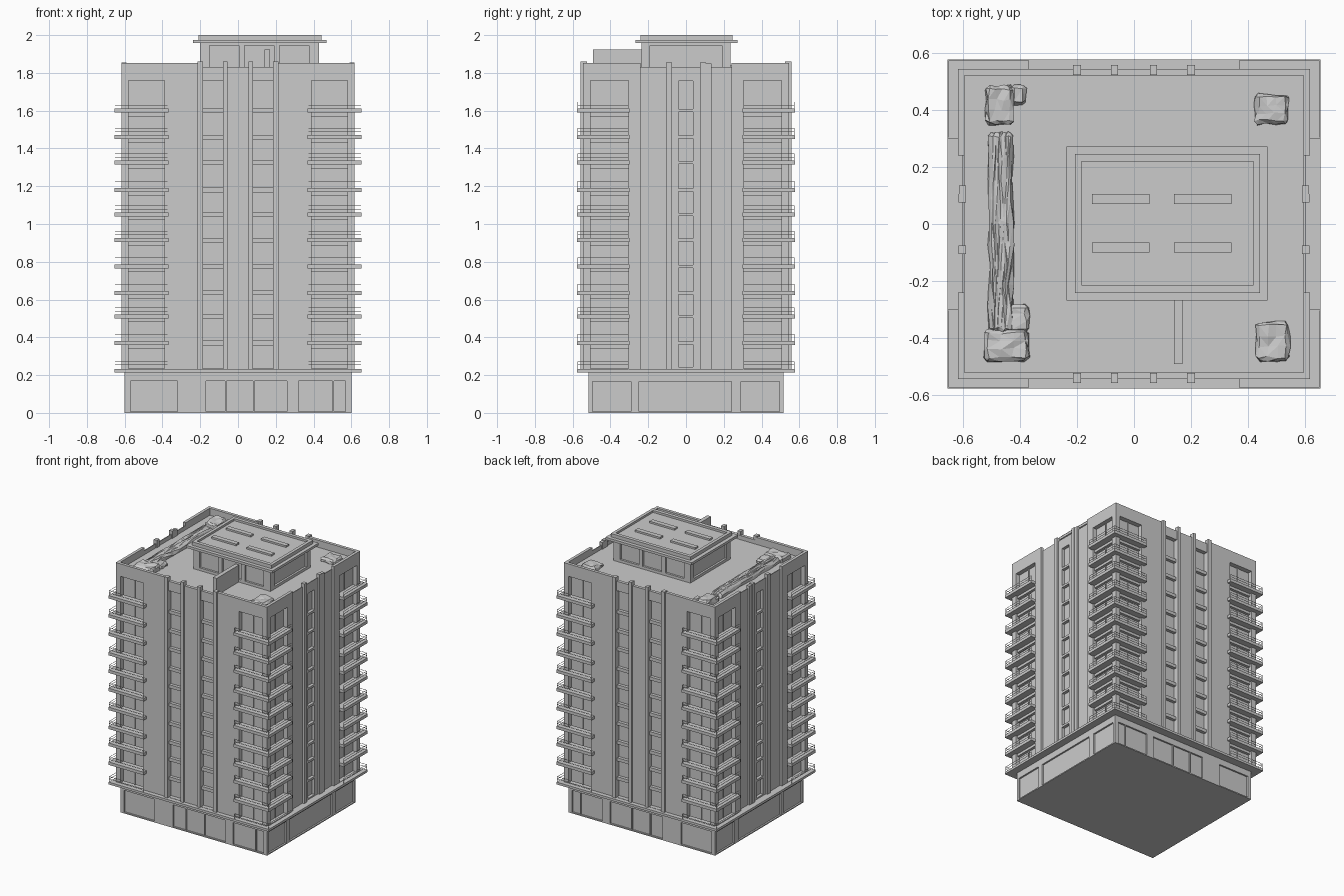
import bpy, bmesh, random
from mathutils import Vector

if "Cube" in bpy.data.objects:
    bpy.data.objects.remove(bpy.data.objects["Cube"])

random.seed(4)
FLOORS = [0.37, 0.51, 0.635, 0.775, 0.915, 1.05, 1.18, 1.325, 1.46, 1.60]
TOP, ROOF = 1.852, 1.80


def boxes(name, items):
    """One object made of boxes (x0, x1, y0, y1, z0, z1)."""
    bm = bmesh.new()
    for x0, x1, y0, y1, z0, z1 in items:
        for v in bmesh.ops.create_cube(bm, size=1)["verts"]:
            v.co = Vector(((x0 + x1) / 2 + v.co.x * (x1 - x0),
                           (y0 + y1) / 2 + v.co.y * (y1 - y0),
                           (z0 + z1) / 2 + v.co.z * (z1 - z0)))
    bmesh.ops.recalc_face_normals(bm, faces=bm.faces)
    me = bpy.data.meshes.new(name)
    bm.to_mesh(me)
    bm.free()
    ob = bpy.data.objects.new(name, me)
    bpy.context.collection.objects.link(ob)
    return ob


def mirrored(items, mx=True, my=True):
    """Repeat boxes across the x and / or y planes."""
    out = []
    for sx in ((1, -1) if mx else (1,)):
        for sy in ((1, -1) if my else (1,)):
            for x0, x1, y0, y1, z0, z1 in items:
                xs, ys = sorted((sx * x0, sx * x1)), sorted((sy * y0, sy * y1))
                out.append((*xs, *ys, z0, z1))
    return out


def cut(target, name, items):
    cutter = boxes(name, items)
    cutter.hide_render = True
    cutter.hide_viewport = True
    cutter.display_type = 'WIRE'
    mod = target.modifiers.new(name, 'BOOLEAN')
    mod.object = cutter
    mod.operation = 'DIFFERENCE'
    mod.solver = 'EXACT'


# Ground floor with shallow recessed shop fronts
podium = boxes("ground_floor", [(-0.6, 0.6, -0.517, 0.517, 0, 0.22)])
cut(podium, "shopfront_cutter",
    mirrored([(0.32, 0.57, 0.505, 0.6, 0.008, 0.17),
              (0.588, 0.7, 0.29, 0.495, 0.008, 0.167)])
    + mirrored([(-0.17, 0.26, 0.505, 0.6, 0.008, 0.17)], mx=False)
    + mirrored([(0.588, 0.7, -0.25, 0.24, 0.008, 0.167)], my=False))
boxes("shopfront_mullions",
      mirrored([(x, x + 0.008, 0.50, 0.514, 0.005, 0.17) for x in (-0.07, 0.08, 0.5)], mx=False))
boxes("first_floor_slab", [(-0.655, 0.655, -0.577, 0.577, 0.215, 0.232)])

# Tower with corner openings, window strips, side bays and sunken roof
tower = boxes("tower", [(-0.618, 0.618, -0.545, 0.545, 0.225, TOP)])
cut(tower, "roof_cutter", [(-0.596, 0.596, -0.522, 0.522, ROOF, 2.1)])
cut(tower, "side_bay_cutter", mirrored([(0.602, 0.7, -0.24, 0.24, 0.2, 1.9)], my=False))
cut(tower, "parapet_dip_cutter",
    [(-0.2, 0.2, -0.7, 0.7, 1.83, 2.1), (-0.7, 0.7, -0.24, 0.24, 1.83, 2.1)])
cut(tower, "corner_opening_cutter",
    mirrored([(0.39, 0.58, 0.51, 0.7, 0.234, 1.76),
              (0.586, 0.7, 0.305, 0.505, 0.234, 1.76)]))
cut(tower, "strip_window_cutter", mirrored([(0.08, 0.186, 0.515, 0.7, 0.234, 1.76)]))
levels = [0.234] + FLOORS
cut(tower, "side_window_cutter",
    mirrored([(0.58, 0.7, -0.04, 0.036, z + 0.008, (levels + [1.765])[i + 1] - 0.008)
              for i, z in enumerate(levels)], my=False))

# Vertical fins on all faces
boxes("front_back_fins",
      mirrored([(0.186, 0.214, 0.524, 0.558, 0.228, 1.86),
                (0.056, 0.08, 0.524, 0.558, 0.228, 1.86)]))
boxes("side_fins", mirrored([(0.59, 0.616, 0.075, 0.105, 0.228, 1.855)])
      + mirrored([(0.59, 0.614, 0.105, 0.135, 0.228, 1.85)], my=False))
boxes("strip_spandrels",
      mirrored([(0.075, 0.19, 0.50, 0.538, z - 0.012, z + 0.012) for z in FLOORS]))

# Wrap-around corner balconies, window heads and thin rails
slabs, rails, heads = [], [], []
for z in FLOORS:
    slabs += [(0.368, 0.655, 0.50, 0.577, z - 0.011, z + 0.011),
              (0.575, 0.655, 0.30, 0.50, z - 0.011, z + 0.011)]
    heads += [(0.385, 0.585, 0.50, 0.53, z - 0.03, z),
              (0.575, 0.605, 0.30, 0.51, z - 0.03, z)]
for z in [0.225] + FLOORS:
    for h in (0.028, 0.045):
        rails += [(0.372, 0.652, 0.572, 0.574, z + h, z + h + 0.002),
                  (0.650, 0.652, 0.304, 0.572, z + h, z + h + 0.002)]
    for x, y in ((0.373, 0.573), (0.651, 0.573), (0.651, 0.305)):
        rails.append((x - 0.001, x + 0.001, y - 0.001, y + 0.001, z, z + 0.047))
boxes("balcony_slabs", mirrored(slabs))
boxes("window_heads", mirrored(heads))
boxes("balcony_rails", mirrored(rails))
boxes("window_mullions",
      mirrored([(0.48, 0.487, 0.505, 0.516, 0.232, 1.76),
                (0.58, 0.592, 0.40, 0.407, 0.232, 1.76)]))

# Roof penthouse with pilasters, overhanging roof, rim and skylight bars
pent = boxes("penthouse", [(-0.2, 0.43, -0.235, 0.235, ROOF - 0.01, 1.96)])
cut(pent, "penthouse_window_cutter",
    mirrored([(x, x + 0.155, 0.22, 0.4, 1.82, 1.945) for x in (-0.15, 0.035, 0.22)], mx=False)
    + [(0.415, 0.6, -0.19, 0.19, 1.82, 1.945), (-0.4, -0.185, -0.19, 0.19, 1.82, 1.945)])
boxes("penthouse_eaves", [(-0.237, 0.469, -0.268, 0.272, 1.957, 1.975)])
lid = boxes("penthouse_roof", [(-0.208, 0.443, -0.242, 0.246, 1.97, 2.0)])
cut(lid, "penthouse_rim_cutter", [(-0.185, 0.42, -0.215, 0.22, 1.985, 2.1)])
boxes("skylight_bars", [(x, x + 0.203, y, y + 0.035, 1.98, 1.998)
                        for x in (-0.148, 0.14) for y in (-0.1, 0.07)])

# Roof partition wall and a low plinth behind the penthouse
boxes("roof_partition", [(0.14, 0.17, -0.492, -0.23, ROOF - 0.01, 1.925)])


# Planted beds: rounded, slightly rough blocks
def bush(name, x0, x1, y0, y1, h):
    ob = boxes(name, [(x0, x1, y0, y1, ROOF - 0.01, ROOF + h)])
    bm = bmesh.new()
    bm.from_mesh(ob.data)
    bmesh.ops.bevel(bm, geom=bm.edges[:], offset=0.012, segments=1, affect='EDGES')
    long_edges = [e for e in bm.edges if e.calc_length() > 0.05]
    bmesh.ops.subdivide_edges(bm, edges=long_edges, cuts=8 if y1 - y0 > 0.3 else 2, use_grid_fill=True)
    for v in bm.verts:
        v.co += Vector([random.uniform(-0.005, 0.005) for _ in range(3)])
    bmesh.ops.triangulate(bm, faces=bm.faces)
    bm.to_mesh(ob.data)
    bm.free()


bush("hedge", -0.51, -0.425, -0.38, 0.32, 0.035)
bush("bush_back_left", -0.52, -0.425, 0.35, 0.485, 0.04)
bush("bush_back_left_small", -0.435, -0.38, 0.42, 0.487, 0.03)
bush("bush_front_left", -0.525, -0.37, -0.48, -0.37, 0.04)
bush("bush_front_left_small", -0.44, -0.37, -0.38, -0.28, 0.03)
bush("bush_back_right", 0.425, 0.54, 0.35, 0.455, 0.03)
bush("bush_front_right", 0.43, 0.545, -0.48, -0.345, 0.03)
